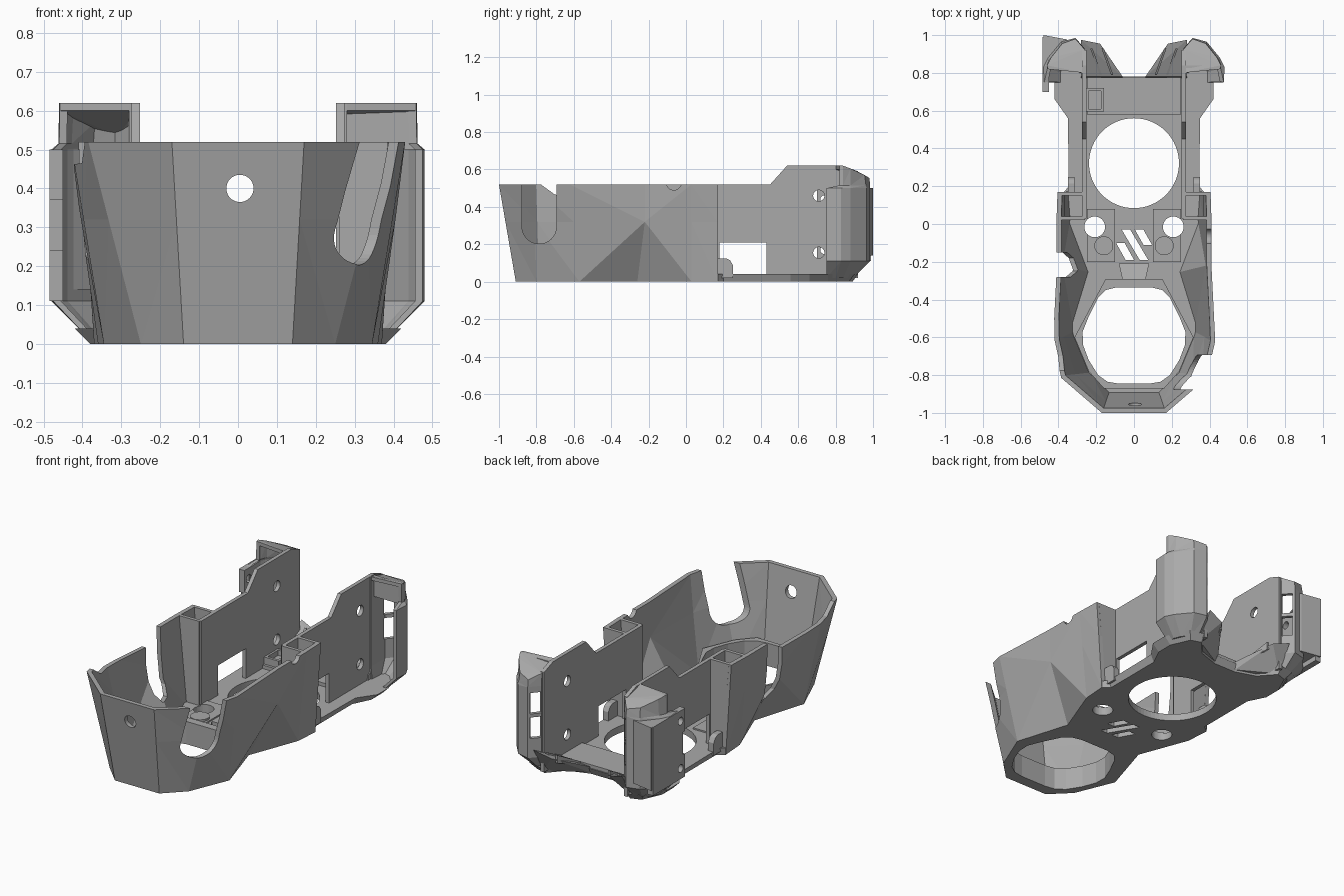
import bpy, bmesh, math
from mathutils import Vector

if "Cube" in bpy.data.objects:
    bpy.data.objects.remove(bpy.data.objects["Cube"], do_unlink=True)

GREY = (0.4, 0.4, 0.4, 1)
mat = bpy.data.materials.new("plain grey plastic")
mat.use_nodes = True
mat.diffuse_color = GREY
mat.node_tree.nodes["Principled BSDF"].inputs["Base Color"].default_value = GREY


def finish(name, bm):
    bmesh.ops.recalc_face_normals(bm, faces=bm.faces[:])
    me = bpy.data.meshes.new(name)
    bm.to_mesh(me)
    bm.free()
    me.materials.append(mat)
    ob = bpy.data.objects.new(name, me)
    bpy.context.collection.objects.link(ob)
    return ob


def loft(name, low, high):
    """Closed solid between two rings of 3D points."""
    bm = bmesh.new()
    a, b = ([bm.verts.new(p) for p in ring] for ring in (low, high))
    n = len(a)
    bm.faces.new(a)
    bm.faces.new(b)
    for i in range(n):
        j = (i + 1) % n
        bm.faces.new((a[i], a[j], b[j], b[i]))
    return finish(name, bm)


def prism(name, pts, lo, hi, axis="z"):
    place = {"x": lambda p, d: (d, *p), "y": lambda p, d: (p[0], d, p[1]),
             "z": lambda p, d: (*p, d)}[axis]
    return loft(name, [place(p, lo) for p in pts], [place(p, hi) for p in pts])


def box(name, x0, x1, y0, y1, z0, z1):
    return prism(name, [(x0, y0), (x1, y0), (x1, y1), (x0, y1)], z0, z1)


def disc(name, u, v, r, lo, hi, axis="z", n=40):
    pts = [(u + r * math.cos(k * math.tau / n), v + r * math.sin(k * math.tau / n)) for k in range(n)]
    return prism(name, pts, lo, hi, axis)


def hull(name, pts):
    bm = bmesh.new()
    for p in pts:
        bm.verts.new(p)
    bmesh.ops.convex_hull(bm, input=bm.verts[:])
    return finish(name, bm)


def cut(ob, *cutters):
    for c in cutters:
        c.hide_render = True
        m = ob.modifiers.new("cut", "BOOLEAN")
        m.operation, m.solver, m.object = "DIFFERENCE", "EXACT", c
    dg = bpy.context.evaluated_depsgraph_get()
    dg.update()
    me = bpy.data.meshes.new_from_object(ob.evaluated_get(dg))
    ob.modifiers.clear()
    ob.data = me
    for c in cutters:
        bpy.data.objects.remove(c, do_unlink=True)


def inset(path, t):
    """Shift an open path to its left side by t, keeping heights."""
    out = []
    for i, p in enumerate(path):
        ns = []
        for a, b in ((i - 1, i), (i, i + 1)):
            if a >= 0 and b < len(path):
                d = (Vector(path[b]) - Vector(path[a])).to_2d().normalized()
                ns.append(Vector((-d.y, d.x)))
        n = sum(ns, Vector((0, 0))) / (1 + ns[0].dot(ns[-1]))
        n *= 2 if len(ns) == 1 else 1
        out.append((p[0] + n.x * t, p[1] + n.y * t, p[2]))
    return out


def wall(name, levels, t, s=1):
    """Thick faceted wall through stacked open paths."""
    bm = bmesh.new()
    sides = [[[bm.verts.new((p[0] * s, p[1], p[2])) for p in row] for row in rows]
             for rows in (levels, [inset(row, t) for row in levels])]
    n, m = len(levels[0]), len(levels)
    for g in sides:
        for k in range(m - 1):
            for i in range(n - 1):
                a, b, c, d = g[k][i], g[k][i + 1], g[k + 1][i + 1], g[k + 1][i]
                narrow = abs(a.co.x) < abs(b.co.x)
                for tri in (((a, b, d), (b, c, d)) if narrow else ((a, b, c), (a, c, d))):
                    bm.faces.new(tri)
    o, q = sides
    for k in (0, m - 1):
        for i in range(n - 1):
            bm.faces.new((o[k][i], o[k][i + 1], q[k][i + 1], q[k][i]))
    for k in range(m - 1):
        for i in (0, n - 1):
            bm.faces.new((o[k][i], o[k + 1][i], q[k + 1][i], q[k][i]))
    return finish(name, bm)


def both(half):
    return [(-p[0], *p[1:]) for p in reversed(half)] + list(half)


# Faceted front shell, pinched at the waist
foot = [(.14, -.91), (.25, -.8), (.345, -.57), (.25, -.26), (.36, .03), (.37, .17)]
rim = [(.17, -1), (.385, -.815), (.43, -.62), (.41, -.22), (.41, .03), (.405, .17)]
H, APEX = .52, .32
mid = [tuple(a + (b - a) * APEX / H for a, b in zip(p, q)) for p, q in zip(foot, rim)]
mid[3] = (.405, -.22)
shell = wall("front_shell", [both([(*p, z) for p in ps]) for ps, z in
                             ((foot, 0), (mid, APEX), (rim, H))], .025)
# Holes, slot, lowered right rim and right notch
cut(shell,
    disc("c", .005, .4, .035, -1.1, -.8, "y"),
    disc("c", -.785, .295, .092, .2, .6, "x"),
    box("c", .2, .6, -.877, -.693, .295, .7),
    disc("c", -.065, .53, .04, .3, .6, "x"),
    prism("c", [(-.79, .53), (-.7, .465), (-.2, .45), (-.2, .7), (-.79, .7)], -.6, -.3, "x"),
    prism("c", [(-.28, .7), (-.28, .2), (-.25, .15), (-.18, .15), (-.15, .2), (-.15, .7)], -.6, -.24, "x"))

# Floor plate with its openings
tail_low = [(.33, .2), (.33, .56), (.38, .66), (.38, .76), (.33, .87), (.27, .89), (.19, .8), (.07, .76)]
tail_top = [(.345, .2), (.35, .56), (.42, .66), (.42, .76), (.36, .9), (.27, .92), (.19, .82), (.07, .78)]
floor = loft("floor_plate", both([(*p, 0) for p in foot + tail_low]),
             both([(*p, .04) for p in foot + tail_top]))
opening = both([(.08, -.845), (.14, -.835), (.19, -.8), (.24, -.72), (.27, -.64), (.272, -.57),
                (.24, -.49), (.19, -.39), (.15, -.35), (.09, -.335)])
slots = [prism("c", [(x0, y0), (x0 + .045, y0), (x1 + .045, y1), (x1, y1)], -.1, .1)
         for x0, y0, x1, y1 in ((-.095, -.1, -.045, -.19), (-.065, -.03, .03, -.19), (.005, -.03, .05, -.11))]
cut(floor, prism("c", opening, -.1, .2), disc("c", 0, .322, .238, -.1, .2, n=64),
    *[disc("c", s * .208, -.015, .055, -.1, .2) for s in (-1, 1)], *slots)

lip = prism("opening_lip", both([(.16, -.87), (.24, -.78), (.315, -.6), (.15, -.29)]), .03, .13)
cut(lip, prism("c", opening, -.1, .2))

# Details on the floor
box("rear_step", -.25, .25, .58, .775, .03, .06)
pocket = box("pocket_frame", -.255, -.16, .595, .72, .05, .1)
cut(pocket, box("c", -.24, -.175, .61, .705, .07, .2))
hull("front_wedge", [(s * x, y, z) for s in (-1, 1) for x, y, z in
                     ((.08, -.21, .03), (.06, -.3, .03), (.08, -.21, .055), (.06, -.3, .09))])

# Rear pod outline, from the outer front edge around to the inner wall
pod_low = [(.39, .75), (.39, .8), (.375, .84), (.34, .88), (.3, .895), (.275, .88), (.27, .8)]
pod_mid = [(.475, .75), (.48, .83), (.455, .88), (.385, .965), (.31, .985), (.262, .93), (.26, .8)]
pod_neck = [(.46, .82), (.462, .84), (.445, .88), (.384, .962), (.31, .985), (.262, .93), (.26, .8)]
pod_top = [(.458, .82, .62), (.46, .84, .62), (.44, .88, .605), (.38, .955, .57),
           (.31, .98, .555), (.262, .925, .585), (.26, .8, .62)]

for s, side in ((1, "left"), (-1, "right")):
    def X(pts):
        return [(p[0] * s, *p[1:]) for p in pts]

    # Side plate with window and screw holes
    plate = prism(side + "_side_plate", [(.03, .02), (.03, .52), (.45, .52), (.54, .62), (.84, .62),
                                         (.92, .59), (.92, .02)], s * .252, s * .274, "x")
    cut(plate, box("c", min(s * .2, s * .4), max(s * .2, s * .4), .18, .43, .04, .21),
        *[disc("c", .71, z, .03, s * .2, s * .4, "x") for z in (.155, .46)])
    prism(side + "_rounded_tab", [(.17, .02), (.25, .02), (.25, .09), (.235, .115), (.215, .125), (.17, .125)],
          s * .315, s * .35, "x")

    # Hollow post joining shell and side plate
    for y in (.02, .15):
        prism(side + "_post_web", X([(.26, .02), (.345, .02), (.39, .52), (.26, .52)]), y, y + .02, "y")

    # Raised pad and boss
    pad = box(side + "_floor_pad", min(s * .1, s * .25), max(s * .1, s * .25), -.2, .08, .035, .048)
    cut(pad, disc("c", s * .208, -.015, .055, -.1, .2))
    disc(side + "_boss", s * .16, -.115, .05, .04, .06)

    # Pod shell with slots on its inner rear corner, and roof
    pod = wall(side + "_pod", [[(*p, .02) for p in pod_low], [(*p, .11) for p in pod_mid],
                               [(*p, .5) for p in pod_mid], [(*p, .515) for p in pod_neck], pod_top], .02, s)
    cut(pod, *[prism("c", X([(.245, .945), (.285, .91), (.325, .955), (.285, .99)]), z, z + .12)
               for z in (.22, .36)])
    hull(side + "_pod_roof", X(pod_top + [(x, y, z - .02) for x, y, z in pod_top]))

    # Low ramp and ribs between pod and floor
    hull(side + "_ramp", X([(.07, .765, .01), (.28, .765, .01), (.28, .885, .01), (.06, .78, .05),
                            (.18, .955, .13), (.28, .975, .16), (.28, .78, .07)]))
    for x in (.16, .22):
        hull(side + "_ramp_rib", X([(x + dx + e, y, z) for e in (0, .012) for dx, y, z in
                                    ((-.05, .79, .05), (0, .93, .1), (-.05, .79, .07), (0, .93, .145))]))

# Closed upper front of the left pod
box("left_pod_header", .265, .455, .825, .84, .5, .615)

# Flat cover on the right pod
cover = box("cover_plate", -.485, -.45, .7, .99, .11, .5)
cut(cover, *[disc("c", .74, z, .022, -.6, -.4, "x") for z in (.17, .44)],
    box("c", -.6, -.4, .69, .72, .24, .37))
prism("cover_corner", [(-.48, .84), (-.33, .965), (-.36, .978), (-.48, 1)], .14, .5)
